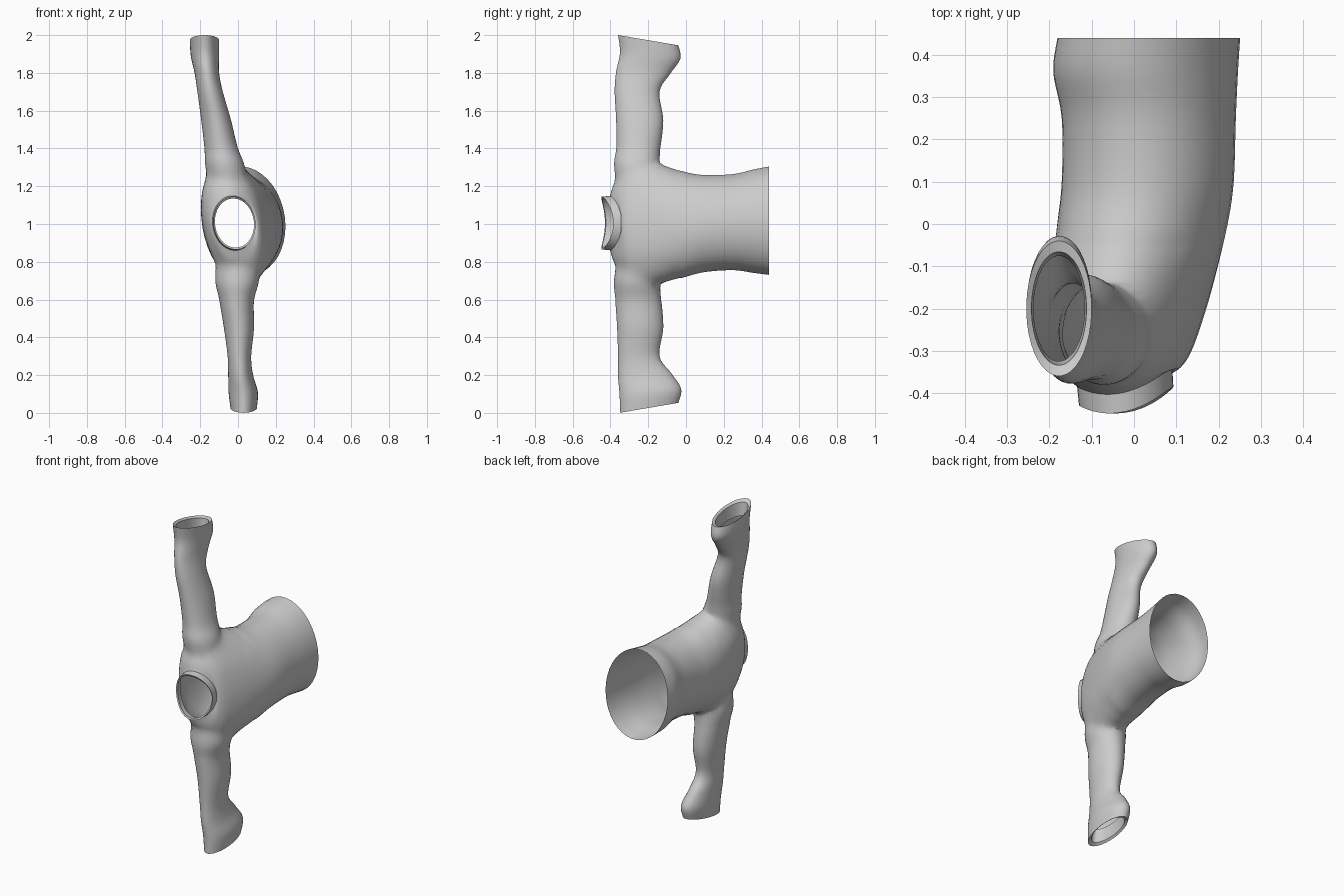
import bpy, bmesh, math

if "Cube" in bpy.data.objects:
    bpy.data.objects.remove(bpy.data.objects["Cube"])

SIDES = 40


def spline(rows, steps):
    """Catmull-Rom interpolation of a table of section parameters."""
    out = []
    for i in range(len(rows) - 1):
        p0, p1 = rows[max(i - 1, 0)], rows[i]
        p2, p3 = rows[i + 1], rows[min(i + 2, len(rows) - 1)]
        for s in range(steps):
            t = s / steps
            out.append([0.5 * (2 * b + (c - a) * t + (2 * a - 5 * b + 4 * c - d) * t * t
                               + (3 * b - a - 3 * c + d) * t ** 3)
                        for a, b, c, d in zip(p0, p1, p2, p3)])
    out.append(list(rows[-1]))
    return out


def loft(name, rings, capped):
    bm = bmesh.new()
    loops = [[bm.verts.new(p) for p in ring] for ring in rings]
    for a, b in zip(loops, loops[1:]):
        for i in range(SIDES):
            j = (i + 1) % SIDES
            bm.faces.new((a[i], a[j], b[j], b[i]))
    if capped:
        bm.faces.new(loops[0][::-1])
        bm.faces.new(loops[-1])
    bmesh.ops.recalc_face_normals(bm, faces=bm.faces)
    me = bpy.data.meshes.new(name)
    bm.to_mesh(me)
    bm.free()
    ob = bpy.data.objects.new(name, me)
    bpy.context.collection.objects.link(ob)
    return ob


ANGLES = [2 * math.pi * (i + 0.5) / SIDES for i in range(SIDES)]


def torso_ring(y, x0, x1, z0, z1, shear, dip):
    cx, rx, cz, rz = (x0 + x1) / 2, (x1 - x0) / 2, (z0 + z1) / 2, (z1 - z0) / 2
    return [(cx + rx * math.cos(a) + shear * rz * math.sin(a),
             y + dip * (0.022 * math.cos(a) + 0.038 * math.cos(a) ** 2),
             cz + rz * math.sin(a)) for a in ANGLES]


def sleeve_ring(z, x0, x1, y0, y1, tilt, k=1.0):
    cx, rx, cy, ry = (x0 + x1) / 2, (x1 - x0) / 2 * k, (y0 + y1) / 2, (y1 - y0) / 2 * k
    return [(cx + rx * math.cos(a), cy + ry * math.sin(a), z + tilt * ry * math.sin(a))
            for a in ANGLES]


# torso sections from hem to neck: y, x range, z range, shear, neckline dip
torso_rows = [
    (0.44, -0.18, 0.25, 0.73, 1.305, -0.08, 0),
    (0.36, -0.19, 0.245, 0.74, 1.29, -0.08, 0),
    (0.25, -0.17, 0.24, 0.755, 1.265, -0.08, 0),
    (0.10, -0.17, 0.235, 0.745, 1.26, -0.08, 0),
    (0.00, -0.18, 0.22, 0.72, 1.275, -0.10, 0),
    (-0.10, -0.19, 0.195, 0.69, 1.31, -0.12, 0),
    (-0.20, -0.19, 0.165, 0.67, 1.34, -0.14, 0),
    (-0.30, -0.18, 0.13, 0.68, 1.33, -0.14, 0),
    (-0.37, -0.155, 0.105, 0.77, 1.24, -0.12, 0.5),
    (-0.40, -0.135, 0.09, 0.86, 1.15, -0.05, 1)]

# sleeve sections from shoulder to cuff: z, x range, y range, cuff tilt
upper_rows = [
    (1.13, -0.13, 0.04, -0.34, -0.17, 0),
    (1.30, -0.175, 0.04, -0.385, -0.14, 0),
    (1.40, -0.178, 0.0, -0.37, -0.135, 0),
    (1.55, -0.195, -0.037, -0.37, -0.12, 0),
    (1.70, -0.215, -0.08, -0.378, -0.14, 0),
    (1.80, -0.23, -0.10, -0.37, -0.085, -0.05),
    (1.89, -0.25, -0.10, -0.35, -0.03, -0.1),
    (1.973, -0.255, -0.10, -0.36, -0.04, -0.17)]
lower_rows = [
    (0.87, -0.10, 0.08, -0.34, -0.17, 0),
    (0.71, -0.125, 0.115, -0.385, -0.14, 0),
    (0.60, -0.10, 0.085, -0.375, -0.13, 0),
    (0.45, -0.075, 0.085, -0.365, -0.12, 0),
    (0.30, -0.055, 0.07, -0.36, -0.14, 0),
    (0.20, -0.052, 0.08, -0.36, -0.075, 0.05),
    (0.11, -0.05, 0.105, -0.352, -0.025, 0.1),
    (0.027, -0.04, 0.10, -0.35, -0.04, 0.17)]

shirt = loft("shirt_body", [torso_ring(*r) for r in spline(torso_rows, 5)], True)

# join the sleeves to the torso as one skin
sleeves = []
for name, rows in (("upper_sleeve", upper_rows), ("lower_sleeve", lower_rows)):
    ob = loft(name, [sleeve_ring(*r) for r in spline(rows, 5)], True)
    ob.hide_render = True
    mod = shirt.modifiers.new(name, 'BOOLEAN')
    mod.operation, mod.solver, mod.object = 'UNION', 'EXACT', ob
    sleeves.append(ob)
bpy.context.view_layer.update()
joined = bpy.data.meshes.new_from_object(
    shirt.evaluated_get(bpy.context.evaluated_depsgraph_get()))
shirt.modifiers.clear()
shirt.data = joined
for ob in sleeves:
    bpy.data.objects.remove(ob)

# open the hem, neck and cuffs, then soften the shoulder seams
bm = bmesh.new()
bm.from_mesh(joined)
caps = [f for f in bm.faces if len(f.verts) > 25]
bmesh.ops.delete(bm, geom=caps, context='FACES')
bmesh.ops.remove_doubles(bm, verts=bm.verts, dist=0.002)
seam = [v for v in bm.verts if 0.2 < abs(v.co.z - 1.0) < 0.42 and v.co.y < -0.02
        and not v.is_boundary]
for _ in range(6):
    bmesh.ops.smooth_vert(bm, verts=seam, factor=0.5,
                          use_axis_x=True, use_axis_y=True, use_axis_z=True)
bm.to_mesh(joined)
bm.free()

# turned-in cuff linings
parts = [shirt]
for name, rows, inward in (("upper_cuff", upper_rows, -1), ("lower_cuff", lower_rows, 1)):
    end = rows[-1]
    parts.append(loft(name, [
        sleeve_ring(*end),
        sleeve_ring(end[0] + 0.01 * inward, *end[1:], k=0.84),
        sleeve_ring(end[0] + 0.09 * inward, *end[1:], k=0.78)], False))

# standing collar band
parts.append(loft("collar", [
    torso_ring(-0.395, -0.135, 0.09, 0.86, 1.15, -0.05, 1),
    torso_ring(-0.445, -0.13, 0.093, 0.865, 1.145, -0.05, 1),
    torso_ring(-0.44, -0.122, 0.085, 0.875, 1.135, -0.05, 1)], False))

for ob in parts:
    bpy.ops.object.select_all(action='DESELECT')
    ob.select_set(True)
    bpy.context.view_layer.objects.active = ob
    bpy.ops.object.shade_smooth_by_angle(angle=math.radians(40))
